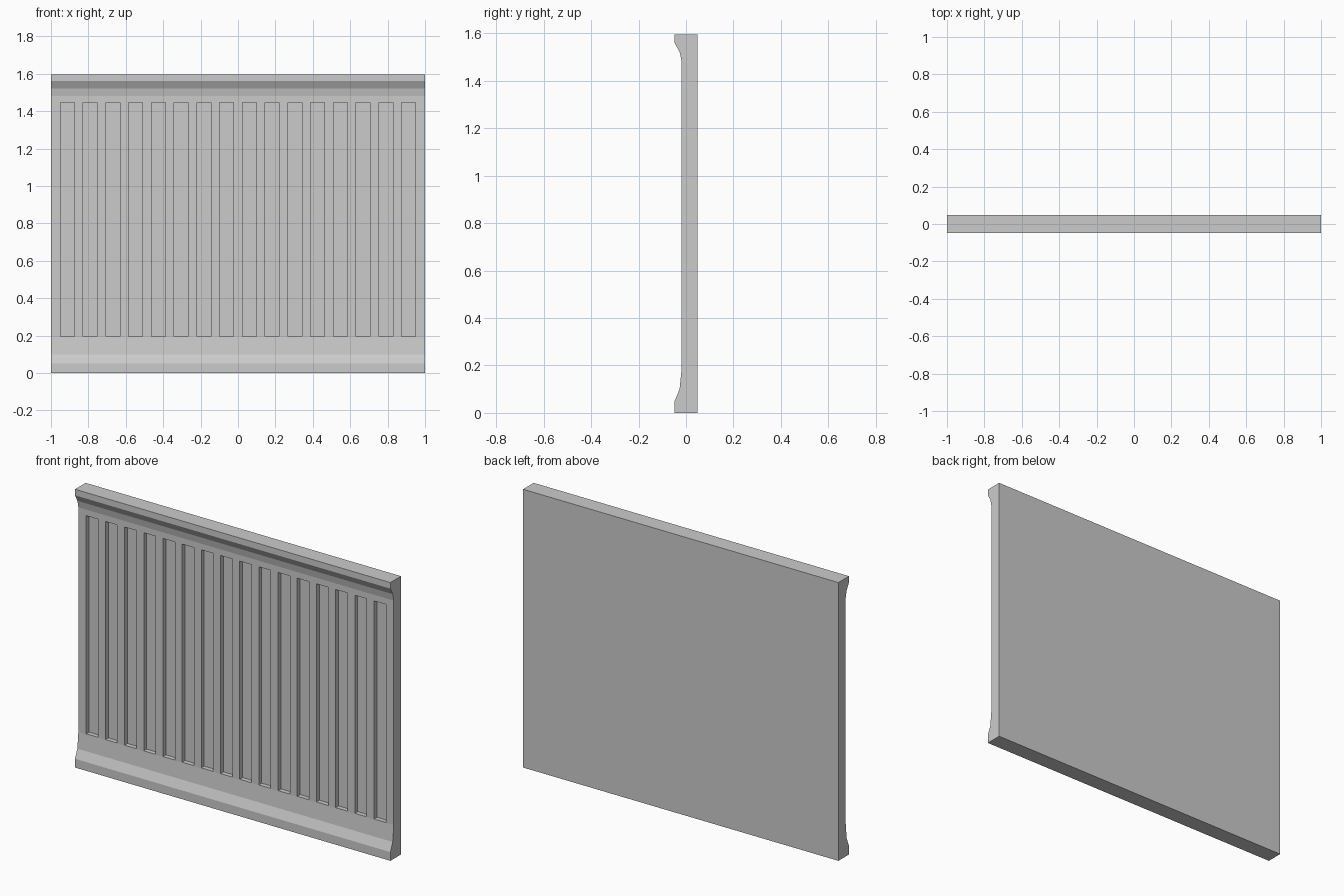
import bpy
import bmesh
from mathutils import Matrix

cube = bpy.data.objects.get("Cube")
if cube:
    bpy.data.objects.remove(cube, do_unlink=True)

HEIGHT, HALF_DEPTH, FACE_Y = 1.595, 0.048, -0.018
SLOT_COUNT, SLOT_WIDTH, SLOT_LOW, SLOT_HIGH = 16, 0.075, 0.195, 1.445
SLOT_FLOOR = 0.008

grey = bpy.data.materials.new("light grey")
grey.use_nodes = True
grey.diffuse_color = (0.6, 0.6, 0.6, 1)
grey.node_tree.nodes["Principled BSDF"].inputs["Base Color"].default_value = (0.6, 0.6, 0.6, 1)


def make_object(name, bm):
    bmesh.ops.recalc_face_normals(bm, faces=bm.faces[:])
    mesh = bpy.data.meshes.new(name)
    bm.to_mesh(mesh)
    bm.free()
    mesh.materials.append(grey)
    obj = bpy.data.objects.new(name, mesh)
    bpy.context.collection.objects.link(obj)
    return obj


# Wall panel: moulded side profile (y, z) swept along x
profile = [
    (HALF_DEPTH, 0), (-HALF_DEPTH, 0), (-HALF_DEPTH, 0.05),
    (-0.027, 0.1), (-0.022, 0.15), (FACE_Y, SLOT_LOW - 0.003),
    (FACE_Y, 1.48), (-0.026, 1.52), (-HALF_DEPTH, 1.56),
    (-HALF_DEPTH, HEIGHT), (HALF_DEPTH, HEIGHT),
]
bm = bmesh.new()
end = bm.faces.new([bm.verts.new((-1, y, z)) for y, z in profile])
swept = bmesh.ops.extrude_face_region(bm, geom=[end], use_keep_orig=True)
bmesh.ops.translate(bm, vec=(2, 0, 0),
                    verts=[v for v in swept["geom"] if isinstance(v, bmesh.types.BMVert)])
panel = make_object("wall_panel", bm)

# Row of upright slots cut into the front
bm = bmesh.new()
first = -0.95 + SLOT_WIDTH / 2
pitch = -2 * first / (SLOT_COUNT - 1)
front = -0.1
for i in range(SLOT_COUNT):
    place = Matrix.Translation((first + i * pitch, (front + SLOT_FLOOR) / 2,
                                (SLOT_LOW + SLOT_HIGH) / 2))
    size = Matrix.Diagonal((SLOT_WIDTH, SLOT_FLOOR - front, SLOT_HIGH - SLOT_LOW, 1))
    bmesh.ops.create_cube(bm, size=1, matrix=place @ size)
cutter = make_object("slot_cutter", bm)
cutter.hide_render = True

cut = panel.modifiers.new("slots", 'BOOLEAN')
cut.operation = 'DIFFERENCE'
cut.solver = 'EXACT'
cut.object = cutter
bpy.context.view_layer.objects.active = panel
panel.select_set(True)
bpy.ops.object.modifier_apply(modifier=cut.name)
bpy.data.objects.remove(cutter, do_unlink=True)
